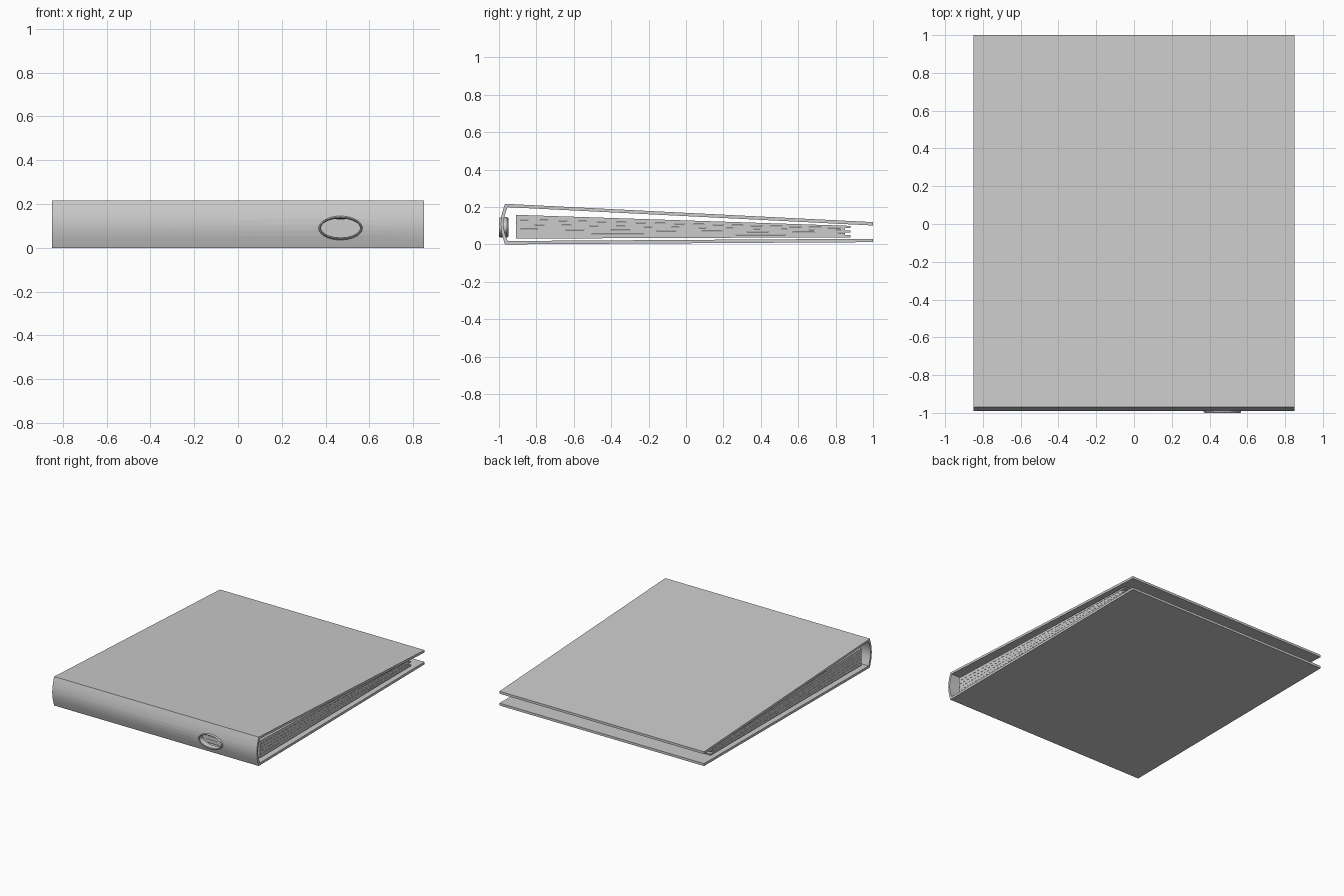
import bpy, bmesh, math

if "Cube" in bpy.data.objects:
    bpy.data.objects.remove(bpy.data.objects["Cube"])

W = 0.85  # half width of the binder


def extrude_x(name, profile, half):
    """Solid made by sweeping a (y, z) profile along x."""
    bm = bmesh.new()
    face = bm.faces.new([bm.verts.new((-half, y, z)) for y, z in profile])
    new = bmesh.ops.extrude_face_region(bm, geom=[face])["geom"]
    bmesh.ops.translate(bm, vec=(2 * half, 0, 0),
                        verts=[v for v in new if isinstance(v, bmesh.types.BMVert)])
    bmesh.ops.recalc_face_normals(bm, faces=bm.faces)
    return finish(name, bm)


def lathe_ellipse(name, profile, rx, rz, centre, n=48, closed=True):
    """Sweep (inset, y) points round an ellipse in the xz plane."""
    bm = bmesh.new()
    cx, cz = centre
    rings = []
    for i in range(n):
        a = 2 * math.pi * i / n
        rings.append([bm.verts.new((cx + (rx - d) * math.cos(a), y,
                                    cz + (rz - d) * math.sin(a))) for d, y in profile])
    m = len(profile)
    for i in range(n):
        p, q = rings[i], rings[(i + 1) % n]
        for j in range(m if closed else m - 1):
            k = (j + 1) % m
            bm.faces.new((p[j], p[k], q[k], q[j]))
    if not closed:
        bm.faces.new([r[0] for r in rings])
        bm.faces.new([r[-1] for r in rings])
    bmesh.ops.recalc_face_normals(bm, faces=bm.faces)
    return finish(name, bm)


def finish(name, bm):
    mesh = bpy.data.meshes.new(name)
    bm.to_mesh(mesh)
    bm.free()
    obj = bpy.data.objects.new(name, mesh)
    bpy.context.collection.objects.link(obj)
    return obj


def smooth(obj):
    bpy.ops.object.select_all(action='DESELECT')
    obj.select_set(True)
    bpy.context.view_layer.objects.active = obj
    bpy.ops.object.shade_smooth_by_angle(angle=math.radians(35))


# Front and back boards
extrude_x("top_cover", [(-0.968, 0.217), (1, 0.119), (1, 0.101), (-0.955, 0.199)], W)
extrude_x("bottom_cover", [(-0.968, 0.0), (1, 0.012), (1, 0.030), (-0.955, 0.018)], W)

# Bowed spine
steps = 8
arc = [i / steps for i in range(steps + 1)]
bow = [0.023 * math.sin(math.pi * t) for t in arc]
outer = [(-0.968 - b, 0.217 * t) for t, b in zip(arc, bow)]
inner = [(-0.953 - b, 0.016 + 0.185 * t) for t, b in zip(arc, bow)]
spine = extrude_x("spine", outer + inner[::-1], W)

# Finger hole through the spine
HOLE = (0.468, 0.091)
cutter = lathe_ellipse("finger_hole_cutter", [(0, -1.1), (0, -0.93)],
                       0.094, 0.048, HOLE, closed=False)
cutter.hide_render = True
cutter.hide_viewport = True
cut = spine.modifiers.new("finger_hole", 'BOOLEAN')
cut.operation = 'DIFFERENCE'
cut.solver = 'EXACT'
cut.object = cutter
smooth(spine)

# Metal rim lining the finger hole
rim = lathe_ellipse("finger_hole_rim",
                    [(0, -0.985), (0.003, -0.997), (0.006, -1.0), (0.010, -0.997),
                     (0.012, -0.985), (0.012, -0.957), (0.006, -0.950), (0, -0.957)],
                    0.101, 0.055, HOLE)
smooth(rim)

# Wedge-shaped stacks of paper, alternately longer and shorter
count = 5
for i in range(count):
    back = 0.88 if i % 2 == 0 else 0.85
    z0, z1 = 0.031 + 0.0256 * i, 0.031 + 0.0256 * (i + 1) - 0.001
    e0, e1 = 0.038 + 0.0124 * i, 0.038 + 0.0124 * (i + 1) - 0.001
    extrude_x(f"paper_stack_{i + 1}",
              [(-0.91, z0), (back, e0), (back, e1), (-0.91, z1)], 0.82)
